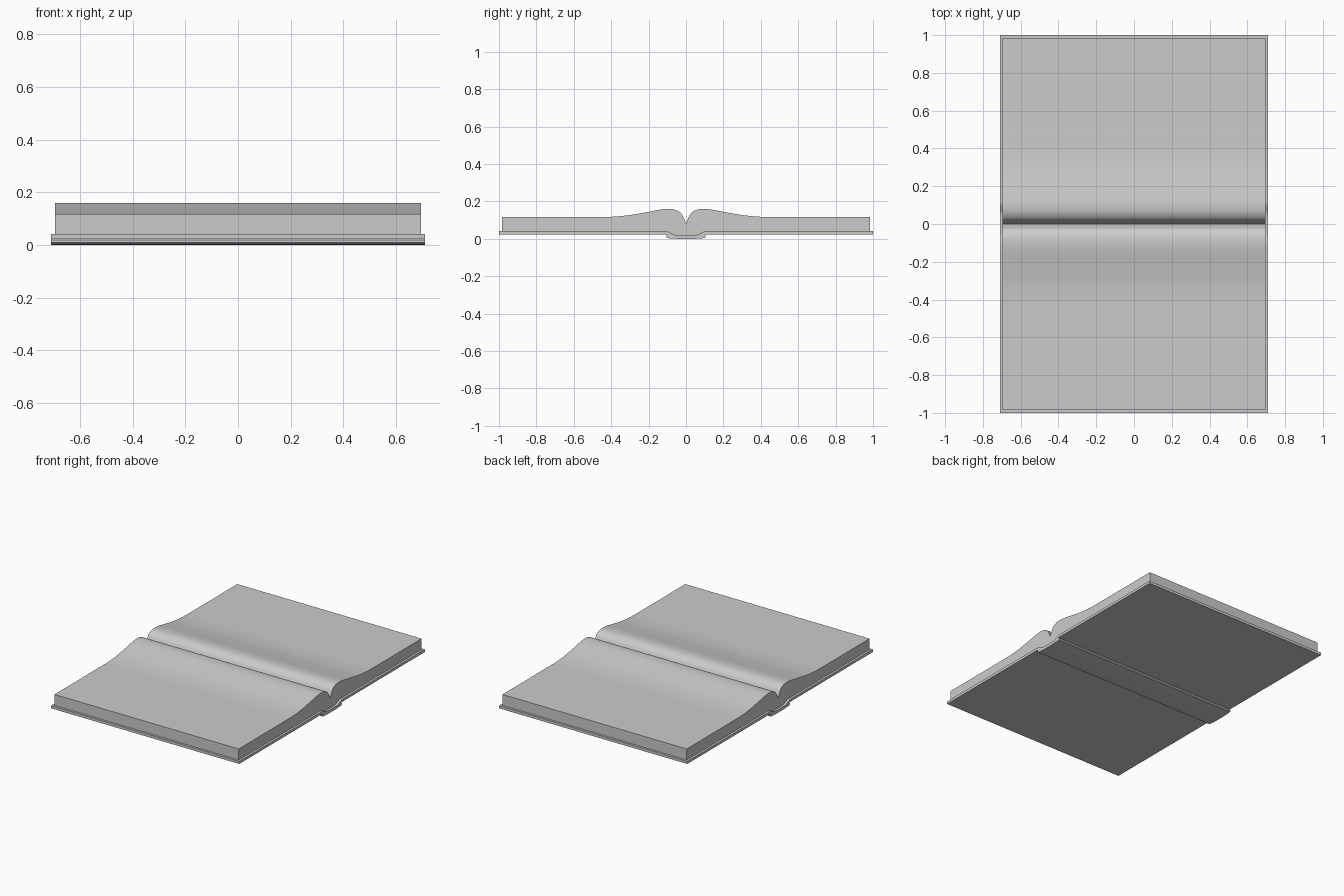
import bpy
import bmesh

if "Cube" in bpy.data.objects:
    bpy.data.objects.remove(bpy.data.objects["Cube"])


def smooth_curve(pts, steps=6):
    """Catmull-Rom curve through (y, z) points."""
    out = []
    for i in range(len(pts) - 1):
        p0, p1 = pts[max(i - 1, 0)], pts[i]
        p2, p3 = pts[i + 1], pts[min(i + 2, len(pts) - 1)]
        for s in range(steps):
            t = s / steps
            out.append(tuple(
                0.5 * (2 * b + (c - a) * t + (2 * a - 5 * b + 4 * c - d) * t ** 2
                       + (3 * b - a - 3 * c + d) * t ** 3)
                for a, b, c, d in zip(p0, p1, p2, p3)))
    out.append(pts[-1])
    return out


def extrude_profile(name, upper, lower, half_x):
    """Mirror half outlines (spine to fore edge) over y and extrude along x."""
    def mirror(half):
        return [(-y, z) for y, z in reversed(half[1:])] + half
    outline = mirror(lower) + mirror(upper)[::-1]
    bm = bmesh.new()
    face = bm.faces.new([bm.verts.new((-half_x, y, z)) for y, z in outline])
    ext = bmesh.ops.extrude_face_region(bm, geom=[face], use_keep_orig=True)
    verts = [g for g in ext["geom"] if isinstance(g, bmesh.types.BMVert)]
    bmesh.ops.translate(bm, verts=verts, vec=(2 * half_x, 0, 0))
    bmesh.ops.recalc_face_normals(bm, faces=bm.faces)
    # Clean triangulated end caps
    caps = [f for f in bm.faces if len(f.verts) > 4]
    bmesh.ops.triangulate(bm, faces=caps)
    mesh = bpy.data.meshes.new(name)
    bm.to_mesh(mesh)
    bm.free()
    obj = bpy.data.objects.new(name, mesh)
    bpy.context.collection.objects.link(obj)
    bpy.context.view_layer.objects.active = obj
    obj.select_set(True)
    bpy.ops.object.shade_smooth_by_angle(angle=0.6)
    obj.select_set(False)
    return obj


# Shared seam where the page block rests in the cover
seam = smooth_curve([(0, .02), (.055, .021), (.08, .031), (.1, .041)], 4)

# Cover: two boards and a slightly rounded, lowered spine
spine = smooth_curve([(0, 0), (.05, .0006), (.1, .004)], 4)
extrude_profile("cover",
                seam + [(.115, .042), (1, .042)],
                spine + [(.105, .009), (.105, .018), (.1, .024), (1, .024)],
                0.71)

# Page block: swelling pages with a sharp central gutter
page_top = smooth_curve([(0, .083), (.014, .115), (.03, .14), (.06, .156),
                         (.095, .16), (.14, .156), (.22, .141), (.31, .126),
                         (.4, .118), (.46, .117)])
extrude_profile("pages",
                page_top + [(.985, .117)],
                seam + [(.115, .042), (.985, .042)],
                0.695)
